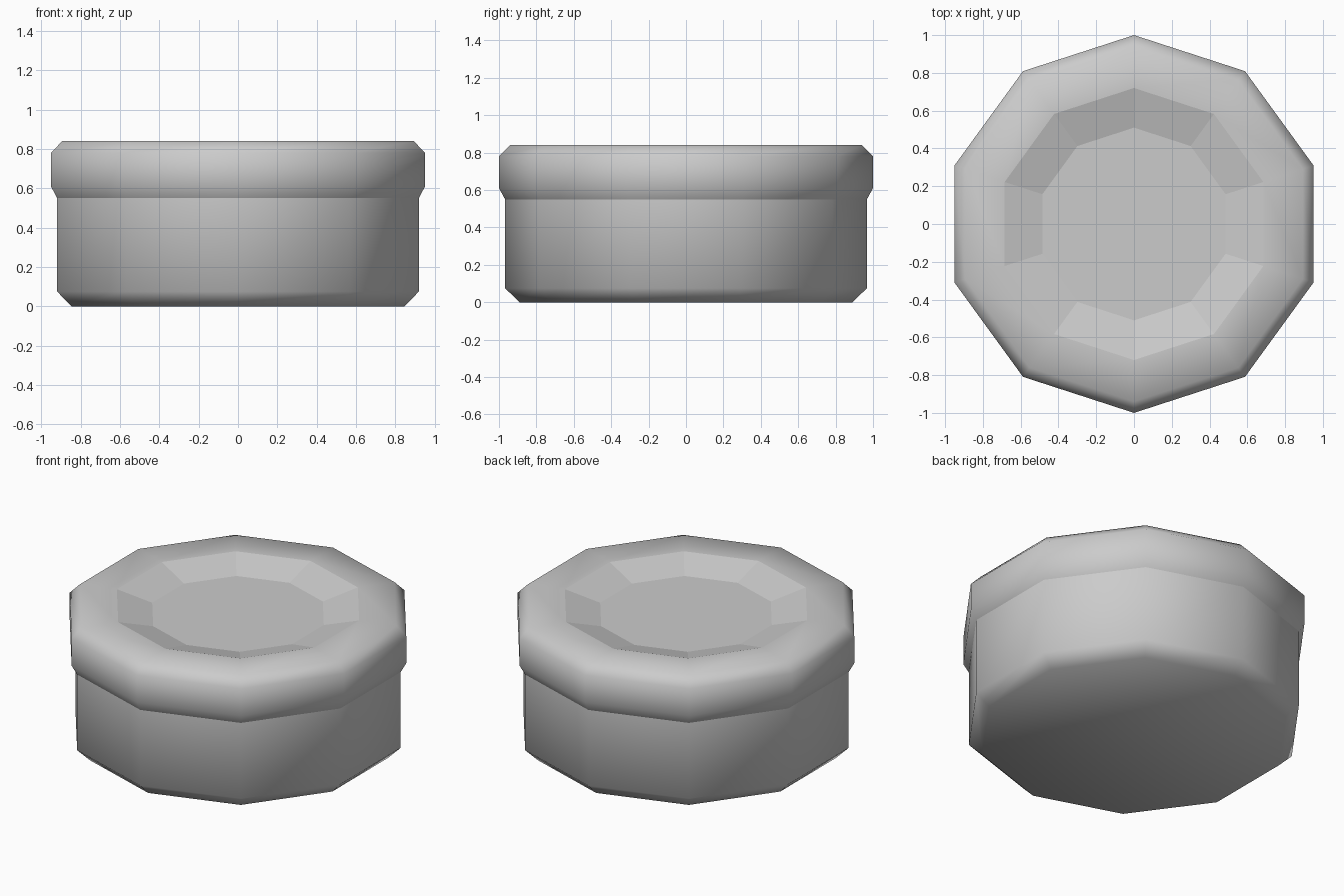
import bpy, bmesh
from math import cos, sin, tau

if "Cube" in bpy.data.objects:
    bpy.data.objects.remove(bpy.data.objects["Cube"])

SIDES = 10

def lathe(name, profile, cap=None, flat_from=None):
    """Spin (radius, z) points into a ten-sided shell; cap the 'first' or 'last' ring."""
    bm = bmesh.new()
    rings = []
    for r, z in profile:
        rings.append([bm.verts.new((r * sin(tau * i / SIDES), r * cos(tau * i / SIDES), z))
                      for i in range(SIDES)])
    for level, (a, b) in enumerate(zip(rings, rings[1:])):
        for i in range(SIDES):
            j = (i + 1) % SIDES
            face = bm.faces.new((a[j], a[i], b[i], b[j]))
            face.smooth = flat_from is None or level < flat_from
    if cap == "first":
        bm.faces.new(rings[0]).smooth = True
    elif cap == "last":
        bm.faces.new(rings[-1][::-1]).smooth = False
    bm.normal_update()
    mesh = bpy.data.meshes.new(name)
    bm.to_mesh(mesh)
    bm.free()
    obj = bpy.data.objects.new(name, mesh)
    bpy.context.collection.objects.link(obj)
    return obj

# Lower container with chamfered, softly shaded foot
lathe("container_body", [(0.89, 0), (0.967, 0.075), (0.967, 0.55)], cap="first")

# Wider lid with chamfered rim and a shallow faceted dish in the top
lathe("lid", [(0.967, 0.55), (1.0, 0.61), (1.0, 0.78), (0.94, 0.84),
              (0.72, 0.84), (0.51, 0.783)], cap="last", flat_from=4)
